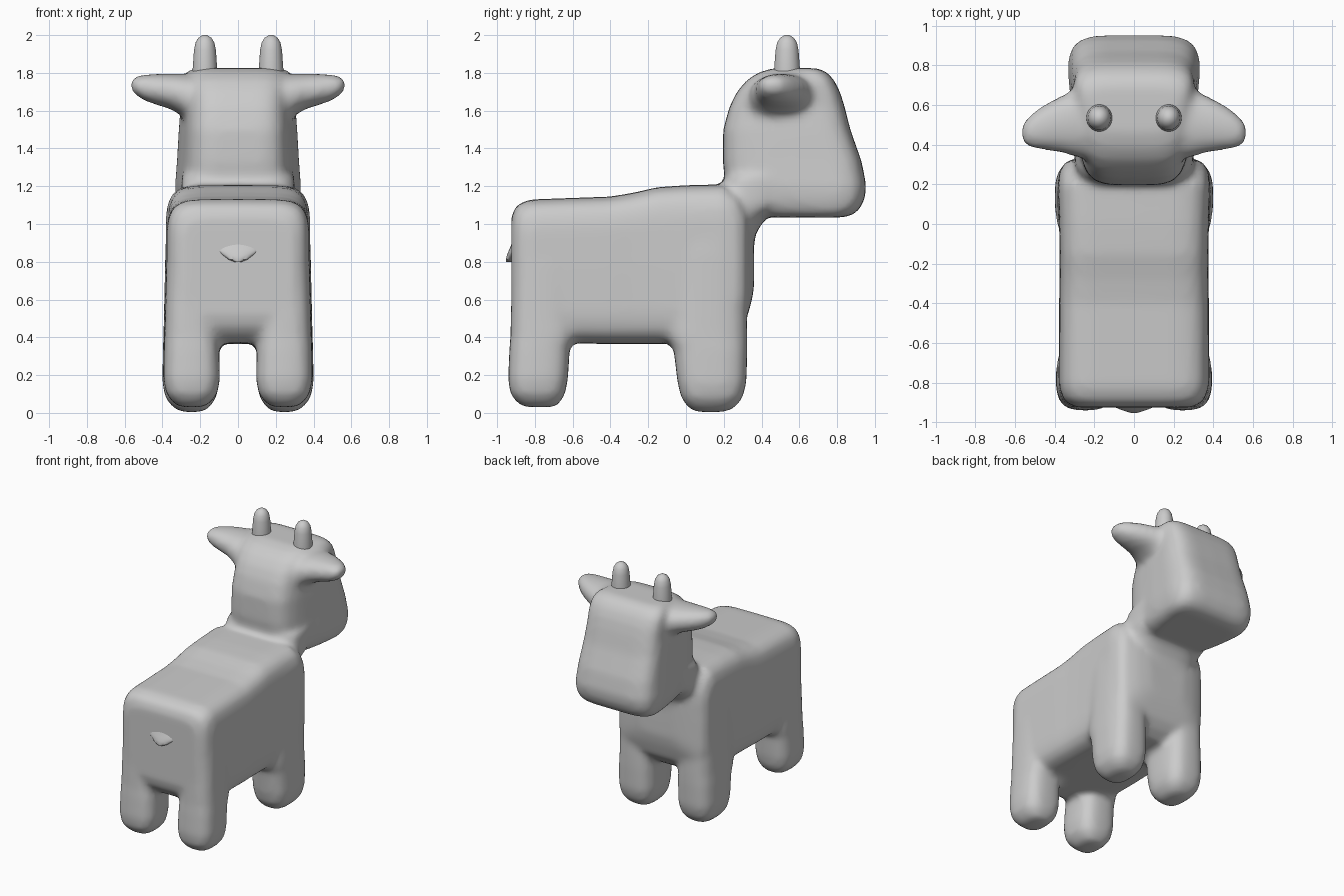
import bpy, bmesh, math
from mathutils import Vector

SIDES = 40


def power_cos(a, p):
    c = math.cos(a)
    return math.copysign(abs(c) ** (2 / p), c)


def loft(bm, axis, rings, power, flip=1, taper=0.0):
    """Skin rounded-box rings given as (position, u0, u1, v0, v1) along an axis.
    axis x: u=y v=z, axis y: u=x v=z, axis z: u=x v=y. taper narrows x at low v."""
    loops = []
    for pos, u0, u1, v0, v1 in rings:
        loop = []
        for i in range(SIDES):
            a = 2 * math.pi * i / SIDES
            cu, cv = power_cos(a, power), power_cos(a - math.pi / 2, power)
            u = (u0 + u1) / 2 + (u1 - u0) / 2 * cu * (1 - taper * ((1 - cv) / 2) ** 1.6)
            v = (v0 + v1) / 2 + (v1 - v0) / 2 * cv
            co = {'x': (pos, u, v), 'y': (u, pos, v), 'z': (u, v, pos)}[axis]
            loop.append(bm.verts.new((co[0] * flip, co[1], co[2])))
        loops.append(loop)
    for a, b in zip(loops, loops[1:]):
        for i in range(SIDES):
            j = (i + 1) % SIDES
            bm.faces.new((a[i], a[j], b[j], b[i]))
    bm.faces.new(loops[0])
    bm.faces.new(loops[-1])


def finish(bm, name, angle=40):
    bmesh.ops.recalc_face_normals(bm, faces=bm.faces)
    me = bpy.data.meshes.new(name)
    bm.to_mesh(me)
    bm.free()
    ob = bpy.data.objects.new(name, me)
    bpy.context.collection.objects.link(ob)
    bpy.ops.object.select_all(action='DESELECT')
    ob.select_set(True)
    bpy.context.view_layer.objects.active = ob
    bpy.ops.object.shade_smooth_by_angle(angle=math.radians(angle))
    return ob


body = bmesh.new()

# torso, from rump to chest: (y, half width, bottom, top)
torso = [(-0.925, 0.29, 0.52, 1.03), (-0.91, 0.33, 0.46, 1.08), (-0.88, 0.36, 0.42, 1.11),
         (-0.82, 0.378, 0.37, 1.13), (-0.4, 0.378, 0.365, 1.145), (-0.28, 0.375, 0.365, 1.165),
         (-0.15, 0.375, 0.365, 1.195), (0.0, 0.378, 0.365, 1.205), (0.2, 0.385, 0.37, 1.21),
         (0.27, 0.375, 0.42, 1.17), (0.315, 0.345, 0.48, 1.10), (0.345, 0.25, 0.58, 1.02),
         (0.36, 0.15, 0.66, 0.96)]
loft(body, 'y', [(y, -w, w, b, t) for y, w, b, t in torso], 6)

# neck
loft(body, 'z', [(0.82, -0.20, 0.20, 0.0, 0.35), (0.95, -0.25, 0.25, 0.05, 0.37),
                 (1.03, -0.28, 0.28, 0.1, 0.42), (1.1, -0.30, 0.30, 0.15, 0.5),
                 (1.25, -0.30, 0.30, 0.205, 0.6)], 3.5)

# head, from jaw to crown: (z, half width, back, face)
head = [(1.035, 0.27, 0.42, 0.84), (1.05, 0.30, 0.38, 0.885), (1.08, 0.325, 0.32, 0.92),
        (1.13, 0.34, 0.26, 0.945), (1.2, 0.345, 0.21, 0.955), (1.33, 0.335, 0.195, 0.93),
        (1.5, 0.325, 0.197, 0.87), (1.62, 0.315, 0.23, 0.84), (1.7, 0.315, 0.27, 0.815),
        (1.76, 0.31, 0.32, 0.785), (1.80, 0.29, 0.38, 0.75), (1.825, 0.25, 0.46, 0.70)]
loft(body, 'z', [(z, -w, w, b, f) for z, w, b, f in head], 5, taper=0.25)

# legs and ears, mirrored
rear_leg = [(0.03, 0.19, 0.30, -0.85, -0.70), (0.05, 0.15, 0.34, -0.89, -0.67),
            (0.10, 0.11, 0.38, -0.93, -0.64), (0.18, 0.095, 0.395, -0.942, -0.625),
            (0.34, 0.10, 0.392, -0.935, -0.615), (0.40, 0.105, 0.39, -0.93, -0.59),
            (0.8, 0.12, 0.38, -0.92, -0.58)]
front_leg = [(0.005, 0.19, 0.30, 0.05, 0.21), (0.03, 0.15, 0.345, 0.01, 0.26),
             (0.08, 0.115, 0.385, -0.025, 0.30), (0.16, 0.10, 0.40, -0.045, 0.32),
             (0.33, 0.10, 0.398, -0.065, 0.325), (0.40, 0.10, 0.395, -0.10, 0.325),
             (0.85, 0.12, 0.385, -0.08, 0.32), (1.05, 0.15, 0.365, -0.05, 0.30)]
ear = [(0.22, 0.32, 0.70, 1.50, 1.79), (0.30, 0.34, 0.68, 1.575, 1.795),
       (0.36, 0.36, 0.65, 1.61, 1.795), (0.43, 0.37, 0.615, 1.63, 1.795),
       (0.50, 0.38, 0.57, 1.655, 1.79), (0.545, 0.395, 0.53, 1.685, 1.78),
       (0.57, 0.43, 0.49, 1.715, 1.76)]
for side in (1, -1):
    loft(body, 'z', rear_leg, 3, side)
    loft(body, 'z', front_leg, 3, side)
    loft(body, 'x', ear, 2.2, side)

# fuse the parts into one soft skin
ob = finish(body, "body")
fuse = ob.modifiers.new("fuse", 'REMESH')
fuse.mode = 'VOXEL'
fuse.voxel_size = 0.022
fuse.use_smooth_shade = True
soft = ob.modifiers.new("soften", 'SMOOTH')
soft.factor = 0.5
soft.iterations = 7

# horns
for side, label in ((1, "right"), (-1, "left")):
    bm = bmesh.new()
    horn = [(1.76, 0.066), (1.82, 0.065), (1.92, 0.058), (1.96, 0.05), (1.985, 0.035), (2.0, 0.012)]
    loft(bm, 'z', [(z, 0.175 - r, 0.175 + r, 0.535 - r * 1.05, 0.535 + r * 1.05) for z, r in horn], 2, side)
    finish(bm, label + "_horn")

# tail flap
bm = bmesh.new()
tail = [(0.80, 0.02, -0.952), (0.812, 0.05, -0.954), (0.835, 0.08, -0.948),
        (0.86, 0.11, -0.938), (0.885, 0.11, -0.927), (0.92, 0.07, -0.915)]
loft(bm, 'z', [(z, -w, w, y, y + 0.05) for z, w, y in tail], 2)
finish(bm, "tail")
